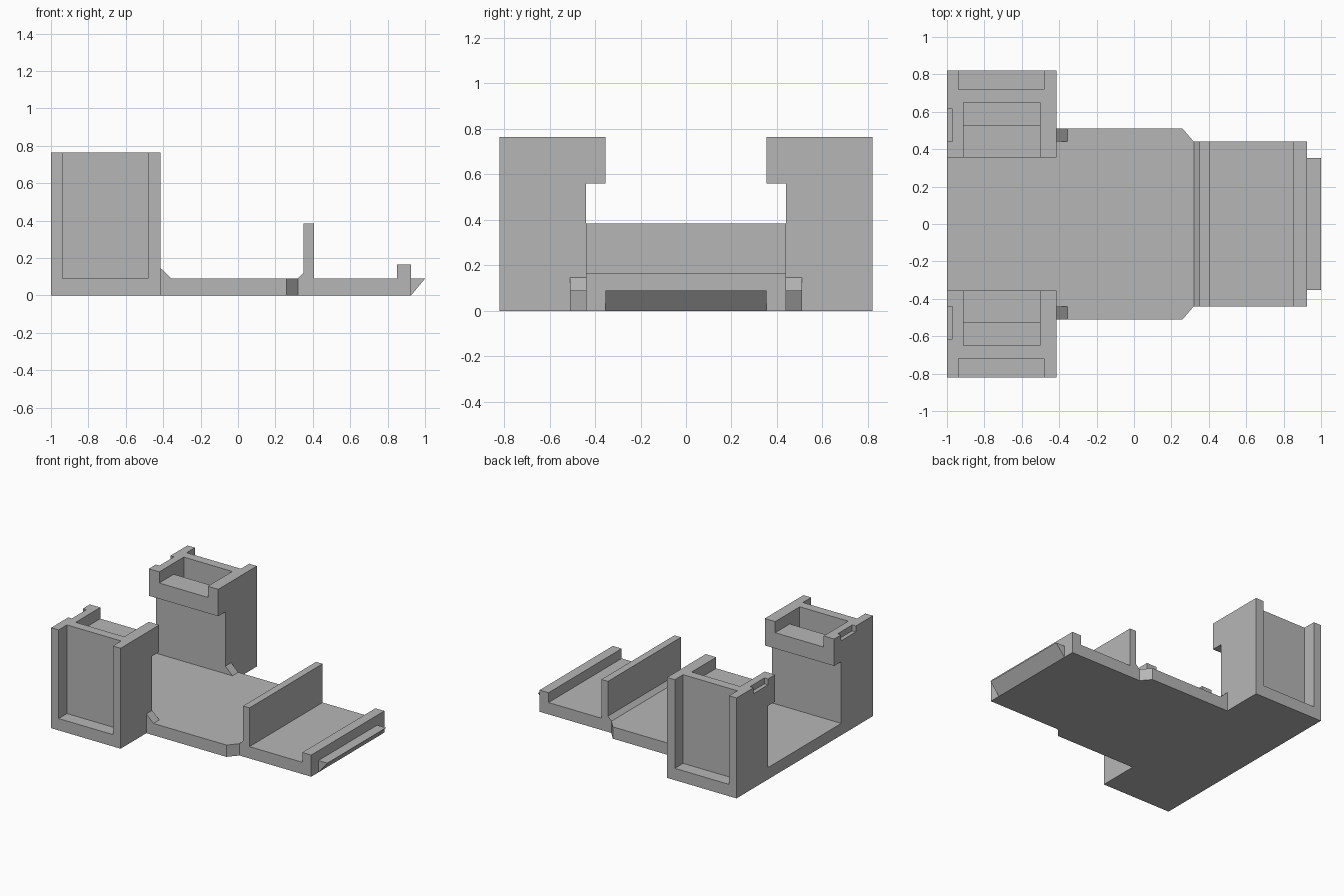
import bpy
import bmesh
from mathutils import Vector

cube = bpy.data.objects.get("Cube")
if cube:
    bpy.data.objects.remove(cube, do_unlink=True)

# One plain grey for the whole bracket
grey = bpy.data.materials.new("plain_grey")
grey.use_nodes = True
colour = (0.47, 0.47, 0.47, 1)
grey.diffuse_color = colour
grey.node_tree.nodes["Principled BSDF"].inputs["Base Color"].default_value = colour

AXES = {"x": (1, 2, 0), "y": (0, 2, 1), "z": (0, 1, 2)}


def prism(name, outline, axis, start, end):
    """Extrude a 2D outline along an axis; outline uses the other two axes in order."""
    a, b, c = AXES[axis]
    bm = bmesh.new()
    verts = []
    for p, q in outline:
        co = Vector()
        co[a], co[b], co[c] = p, q, start
        verts.append(bm.verts.new(co))
    face = bm.faces.new(verts)
    grown = bmesh.ops.extrude_face_region(bm, geom=[face])["geom"]
    shift = Vector()
    shift[c] = end - start
    bmesh.ops.translate(bm, vec=shift, verts=[g for g in grown if isinstance(g, bmesh.types.BMVert)])
    bmesh.ops.recalc_face_normals(bm, faces=bm.faces)
    mesh = bpy.data.meshes.new(name)
    bm.to_mesh(mesh)
    bm.free()
    mesh.materials.append(grey)
    obj = bpy.data.objects.new(name, mesh)
    bpy.context.collection.objects.link(obj)
    return obj


def box(name, x0, x1, y0, y1, z0, z1):
    return prism(name, [(x0, y0), (x1, y0), (x1, y1), (x0, y1)], "z", z0, z1)


def cut(obj, cutters):
    """Subtract the cutters and bake the result."""
    for cutter in cutters:
        mod = obj.modifiers.new("cut", "BOOLEAN")
        mod.operation, mod.solver, mod.object = "DIFFERENCE", "EXACT", cutter
        cutter.hide_render = True
    bpy.context.view_layer.update()
    baked = bpy.data.meshes.new_from_object(obj.evaluated_get(bpy.context.evaluated_depsgraph_get()))
    obj.modifiers.clear()
    obj.data = baked
    for cutter in cutters:
        bpy.data.objects.remove(cutter, do_unlink=True)


FLOOR, TOP = 0.09, 0.765
BACK, FRONT = -1.0, -0.415   # tower extent in x
INNER, EDGE = 0.44, 0.51     # half widths of the base plate

# Base plate with tapered shoulders
half = [(BACK, INNER), (FRONT, INNER), (FRONT, EDGE), (0.26, EDGE), (0.32, INNER), (0.925, INNER)]
prism("base_plate", half + [(x, -y) for x, y in reversed(half)], "z", 0, FLOOR)

# Cross wall with a small fillet, end lip and undercut tongue
prism("cross_wall", [(0.32, FLOOR), (0.35, 0.12), (0.35, 0.385), (0.405, 0.385), (0.405, FLOOR)],
      "y", -INNER, INNER)
box("end_lip", 0.85, 0.925, -INNER, INNER, FLOOR, 0.165)
prism("end_tongue", [(0.925, 0), (1.0, FLOOR), (0.925, FLOOR)], "y", -0.353, 0.353)

for side, s in (("left", 1), ("right", -1)):
    # Tower with an overhanging inner head
    profile = [(0.82, 0), (0.82, TOP), (0.355, TOP), (0.355, 0.56), (INNER, 0.56), (INNER, 0)]
    tower = prism(f"tower_{side}", [(s * y, z) for y, z in profile], "x", BACK, FRONT)

    def cutter(name, x0, x1, y0, y1, z0):
        return box(name, x0, x1, min(s * y0, s * y1), max(s * y0, s * y1), z0, 0.9)

    cut(tower, [
        cutter("outer_recess", -0.937, -0.48, 0.72, 0.9, FLOOR),
        cutter("head_shelf", -0.912, -0.503, 0.3, 0.6, 0.68),
        cutter("head_slot", -0.912, -0.503, 0.53, 0.65, FLOOR),
        cutter("rim_notch", -1.1, -0.97, INNER, 0.615, 0.72),
    ])

    # Gusset at the foot of the tower
    prism(f"gusset_{side}", [(FRONT, FLOOR), (-0.355, FLOOR), (FRONT, 0.147)], "y", s * INNER, s * EDGE)
